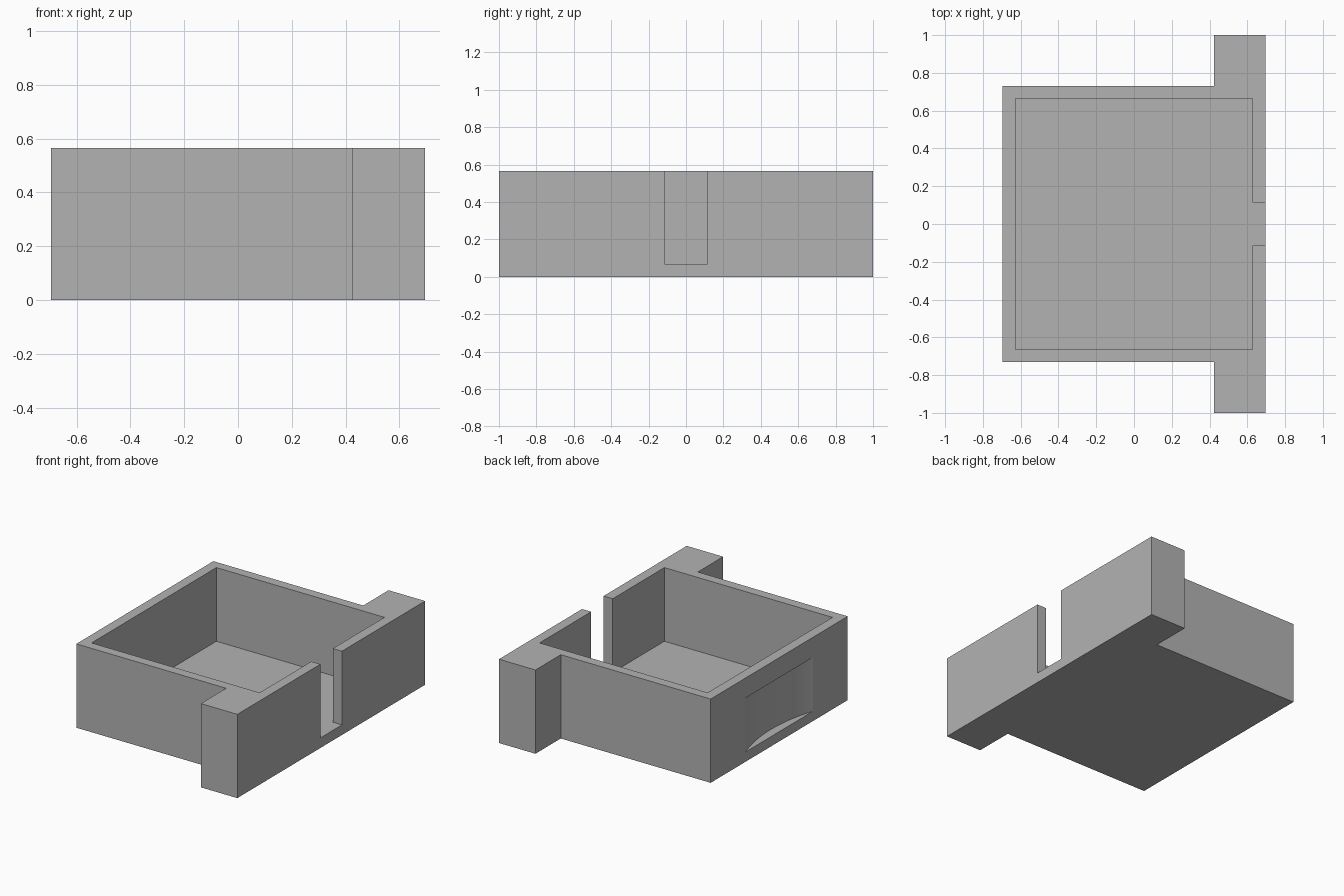
import bpy, bmesh, math

cube = bpy.data.objects.get("Cube")
if cube:
    bpy.data.objects.remove(cube, do_unlink=True)

HEIGHT, FLOOR = 0.565, 0.068
X, Y = 0.695, 0.73          # outer half sizes of the tray
IX, IY = 0.627, 0.665       # inner half sizes of the tray
WING_X, WING_Y = 0.423, 1.0  # flange inner face and half length
SLOT = 0.115                # half width of the slot

grey = bpy.data.materials.new("plain grey")
grey.use_nodes = True
grey.diffuse_color = (0.45, 0.45, 0.45, 1)
grey.node_tree.nodes["Principled BSDF"].inputs["Base Color"].default_value = (0.45, 0.45, 0.45, 1)


def prism(name, half, z0, z1):
    """Extrude an outline, given for y >= 0 and mirrored in y."""
    outline = half + [(x, -y) for x, y in reversed(half) if y > 1e-6]
    bm = bmesh.new()
    face = bm.faces.new([bm.verts.new((x, y, z0)) for x, y in outline])
    new = bmesh.ops.extrude_face_region(bm, geom=[face])["geom"]
    bmesh.ops.translate(bm, vec=(0, 0, z1 - z0),
                        verts=[v for v in new if isinstance(v, bmesh.types.BMVert)])
    bmesh.ops.recalc_face_normals(bm, faces=bm.faces)
    mesh = bpy.data.meshes.new(name)
    bm.to_mesh(mesh)
    bm.free()
    mesh.materials.append(grey)
    obj = bpy.data.objects.new(name, mesh)
    bpy.context.collection.objects.link(obj)
    return obj


# Tray body with a flange on one side
tray = prism("tray_with_flange",
             [(X, WING_Y), (WING_X, WING_Y), (WING_X, Y), (-X, Y)], 0, HEIGHT)

# Cavity, opening through the flange side as a slot
cavity = prism("cavity_cutter",
               [(1, SLOT), (IX, SLOT), (IX, IY), (-IX, IY)], FLOOR, 1)

# Shallow curved scoop in the wall opposite the flange
half_width, depth, steps = 0.36, 0.06, 16
radius = (half_width ** 2 + depth ** 2) / (2 * depth)
sweep = math.asin(half_width / radius)
centre = -X + depth - radius
arc = [(centre + radius * math.cos(sweep * i / steps),
        radius * math.sin(sweep * i / steps)) for i in range(steps + 1)]
scoop = prism("scoop_cutter", arc + [(-1, half_width)], 0.066, 0.43)

for cutter in (cavity, scoop):
    cutter.hide_render = True
    cut = tray.modifiers.new(cutter.name, "BOOLEAN")
    cut.operation, cut.solver, cut.object = "DIFFERENCE", "EXACT", cutter

# Apply the cuts and discard the cutters
bpy.context.view_layer.update()
result = bpy.data.meshes.new_from_object(tray.evaluated_get(bpy.context.evaluated_depsgraph_get()))
tray.modifiers.clear()
tray.data = result
for cutter in (cavity, scoop):
    bpy.data.objects.remove(cutter, do_unlink=True)

bpy.ops.object.select_all(action="DESELECT")
tray.select_set(True)
bpy.context.view_layer.objects.active = tray
bpy.ops.object.shade_smooth_by_angle(angle=math.radians(15))
